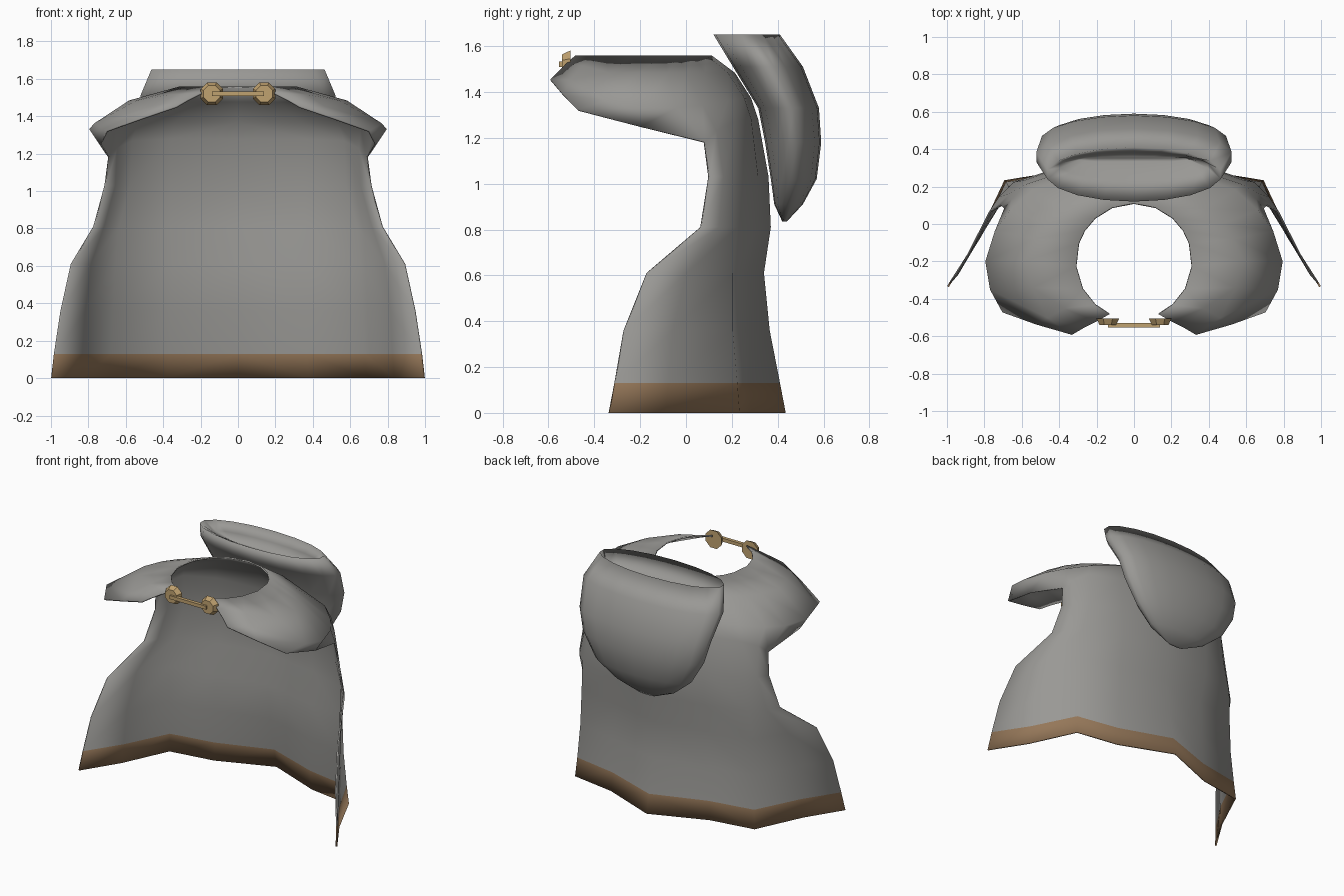
import bpy
import bmesh
from math import sin, cos, pi, radians
from mathutils import Matrix

if "Cube" in bpy.data.objects:
    bpy.data.objects.remove(bpy.data.objects["Cube"])


def make_material(name, colour):
    mat = bpy.data.materials.new(name)
    mat.use_nodes = True
    mat.diffuse_color = (*colour, 1)
    mat.node_tree.nodes["Principled BSDF"].inputs["Base Color"].default_value = (*colour, 1)
    return mat


cloth = make_material("grey cloth", (0.32, 0.315, 0.30))
trim = make_material("brown trim", (0.30, 0.185, 0.10))
gold = make_material("pale gold", (0.53, 0.36, 0.16))


def make_object(name, bm, *materials):
    mesh = bpy.data.meshes.new(name)
    bmesh.ops.recalc_face_normals(bm, faces=bm.faces)
    bm.to_mesh(mesh)
    bm.free()
    obj = bpy.data.objects.new(name, mesh)
    bpy.context.collection.objects.link(obj)
    for mat in materials:
        mesh.materials.append(mat)
    return obj


def bridge(bm, upper, lower, closed=False):
    count = min(len(upper), len(lower))
    for i in range(count if closed else count - 1):
        j = (i + 1) % count
        bm.faces.new((upper[i], upper[j], lower[j], lower[i]))


# Cloak: each row runs from the centre of the back round to the front
neck_angles = (0, 22, 42, 58, 72, 95, 118, 138, 155)
neck_row = [(0.31 * sin(radians(a)), 0.31 * cos(radians(a)) - 0.2, 1.555)
            for a in neck_angles]
shoulder_rows = [
    # upper slope
    [(0, .21, 1.48), (.22, .18, 1.48), (.38, .08, 1.48), (.47, 0, 1.48), (.53, -.08, 1.48),
     (.58, -.2, 1.48), (.54, -.34, 1.48), (.37, -.45, 1.51), (.2, -.52, 1.52)],
    # widest line
    [(0, .28, 1.37), (.34, .25, 1.37), (.54, .18, 1.36), (.66, .07, 1.34), (.74, -.04, 1.33),
     (.79, -.2, 1.33), (.765, -.35, 1.36), (.46, -.5, 1.45), (.27, -.555, 1.485)],
    # tucked lower edge
    [(0, .31, 1.28), (.36, .28, 1.28), (.57, .21, 1.27), (.65, .13, 1.23), (.69, .08, 1.18),
     (.735, -.2, 1.25), (.7, -.47, 1.32), (.52, -.535, 1.385), (.33, -.59, 1.45)],
]
drape = {
    1.03: [(0, .355), (.36, .31), (.58, .23), (.66, .16), (.71, .10)],
    0.81: [(0, .365), (.36, .31), (.64, .22), (.72, .14), (.77, .065)],
    0.61: [(0, .335), (.35, .27), (.66, .20), (.79, .0), (.89, -.17)],
    0.36: [(0, .36), (.36, .27), (.67, .20), (.82, -.06), (.945, -.27)],
    0.13: [(0, .405), (.37, .275), (.68, .22), (.83, -.08), (.98, -.31)],
    0.0: [(0, .43), (.38, .28), (.69, .23), (.84, -.09), (.995, -.335)],
}
rows = [neck_row] + shoulder_rows
rows += [[(x, y, z) for x, y in points] for z, points in drape.items()]

bm = bmesh.new()
rings = [[bm.verts.new(p) for p in row] for row in rows]
for upper, lower in zip(rings, rings[1:]):
    bridge(bm, upper, lower)
for face in bm.faces:
    face.material_index = int(face.calc_center_median().z < 0.13)
    face.smooth = True
cloak = make_object("cloak", bm, cloth, trim)
mirror = cloak.modifiers.new("mirror", "MIRROR")
mirror.use_clip = True
shell = cloak.modifiers.new("thickness", "SOLIDIFY")
shell.thickness = 0.01
shell.offset = 0

# Hood: a folded-back sack with a sunken top, as (z, front y, back y, half width)
hood_profile = [
    (1.53, .33, .36, .30), (1.58, .24, .385, .40), (1.65, .12, .41, .47),
    (1.51, .205, .51, .53), (1.33, .315, .58, .50), (1.18, .345, .59, .46),
    (1.02, .37, .57, .365), (.91, .385, .51, .23), (.835, .42, .44, .06),
]
SIDES = 18


def hood_ring(bm, z, front, back, half):
    ring = []
    for i in range(SIDES):
        a = 2 * pi * i / SIDES
        ring.append(bm.verts.new((half * sin(a),
                                  (front + back) / 2 + (back - front) / 2 * cos(a), z)))
    return ring


bm = bmesh.new()
rings = [hood_ring(bm, *level) for level in hood_profile]
for upper, lower in zip(rings, rings[1:]):
    bridge(bm, upper, lower, closed=True)
bm.faces.new(rings[0])
bm.faces.new(rings[-1])
for face in bm.faces:
    face.smooth = True
make_object("hood", bm, cloth)

# Clasp: two faceted buttons joined by a bar
for side, label in ((1, "left"), (-1, "right")):
    bm = bmesh.new()
    turn = Matrix.Translation((side * 0.14, -0.522, 1.52)) @ Matrix.Rotation(pi / 2, 4, "X")
    bmesh.ops.create_cone(bm, cap_ends=True, segments=8, radius1=0.066, radius2=0.048,
                          depth=0.036, matrix=turn @ Matrix.Rotation(pi / 8, 4, "Z"))
    make_object(label + "_button", bm, gold)

bm = bmesh.new()
bmesh.ops.create_cube(bm, size=1, matrix=Matrix.Translation((0, -0.542, 1.52))
                      @ Matrix.Diagonal((0.28, 0.024, 0.024, 1)))
make_object("clasp_bar", bm, gold)
